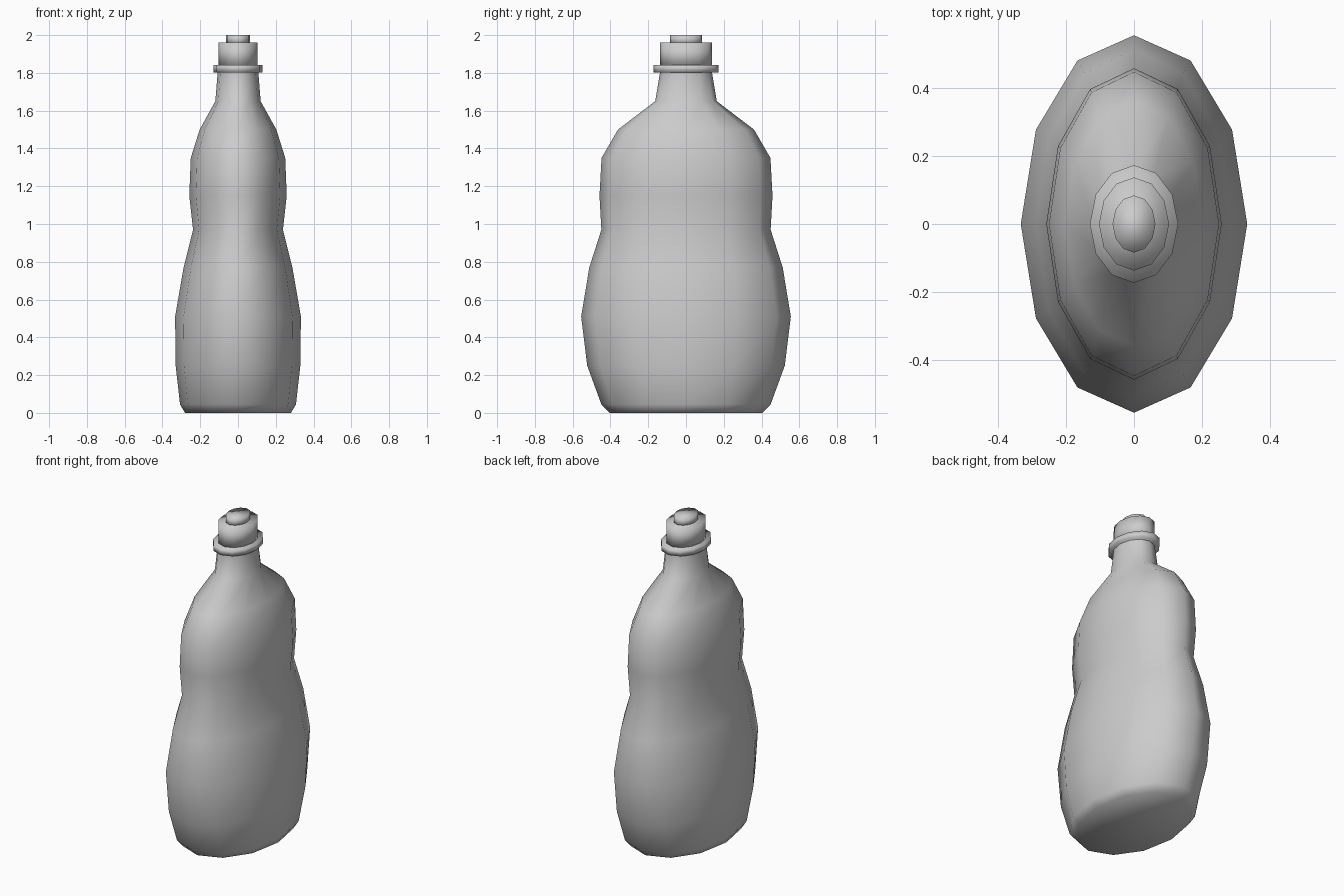
import bpy, bmesh
from math import sin, cos, pi

SIDES = 12

cube = bpy.data.objects.get("Cube")
if cube:
    bpy.data.objects.remove(cube, do_unlink=True)

# One plain grey plastic for the whole bottle
grey = bpy.data.materials.new("grey_plastic")
grey.use_nodes = True
colour = (0.6, 0.6, 0.6, 1)
grey.diffuse_color = colour
grey.node_tree.nodes["Principled BSDF"].inputs["Base Color"].default_value = colour


def oval_stack(name, profile):
    """Smooth closed shell through oval rings given as (x radius, y radius, z)."""
    bm = bmesh.new()
    rings = []
    for rx, ry, z in profile:
        angles = [2 * pi * i / SIDES for i in range(SIDES)]
        rings.append([bm.verts.new((rx * cos(a), ry * sin(a), z)) for a in angles])
    for low, high in zip(rings, rings[1:]):
        for i in range(SIDES):
            j = (i + 1) % SIDES
            bm.faces.new((low[i], low[j], high[j], high[i]))
    bm.faces.new(rings[0][::-1])
    bm.faces.new(rings[-1])
    for face in bm.faces:
        face.smooth = True
    mesh = bpy.data.meshes.new(name)
    bm.to_mesh(mesh)
    bm.free()
    mesh.materials.append(grey)
    obj = bpy.data.objects.new(name, mesh)
    bpy.context.collection.objects.link(obj)
    return obj


# Body: rounded base, belly, waist, shoulders and neck
oval_stack("bottle_body", [
    (0.28, 0.405, 0), (0.307, 0.448, 0.045), (0.33, 0.523, 0.25),
    (0.333, 0.555, 0.51), (0.288, 0.512, 0.77), (0.238, 0.448, 0.97),
    (0.258, 0.458, 1.15), (0.25, 0.447, 1.35), (0.203, 0.36, 1.5),
    (0.12, 0.163, 1.65), (0.108, 0.138, 1.8), (0.107, 0.137, 1.82)])

# Collar, cap and nozzle stacked on the neck
oval_stack("neck_collar", [(0.13, 0.173, 1.803), (0.13, 0.173, 1.842)])
oval_stack("cap", [(0.103, 0.137, 1.83), (0.103, 0.137, 1.96)])
oval_stack("nozzle", [(0.063, 0.084, 1.95), (0.063, 0.084, 2)])
